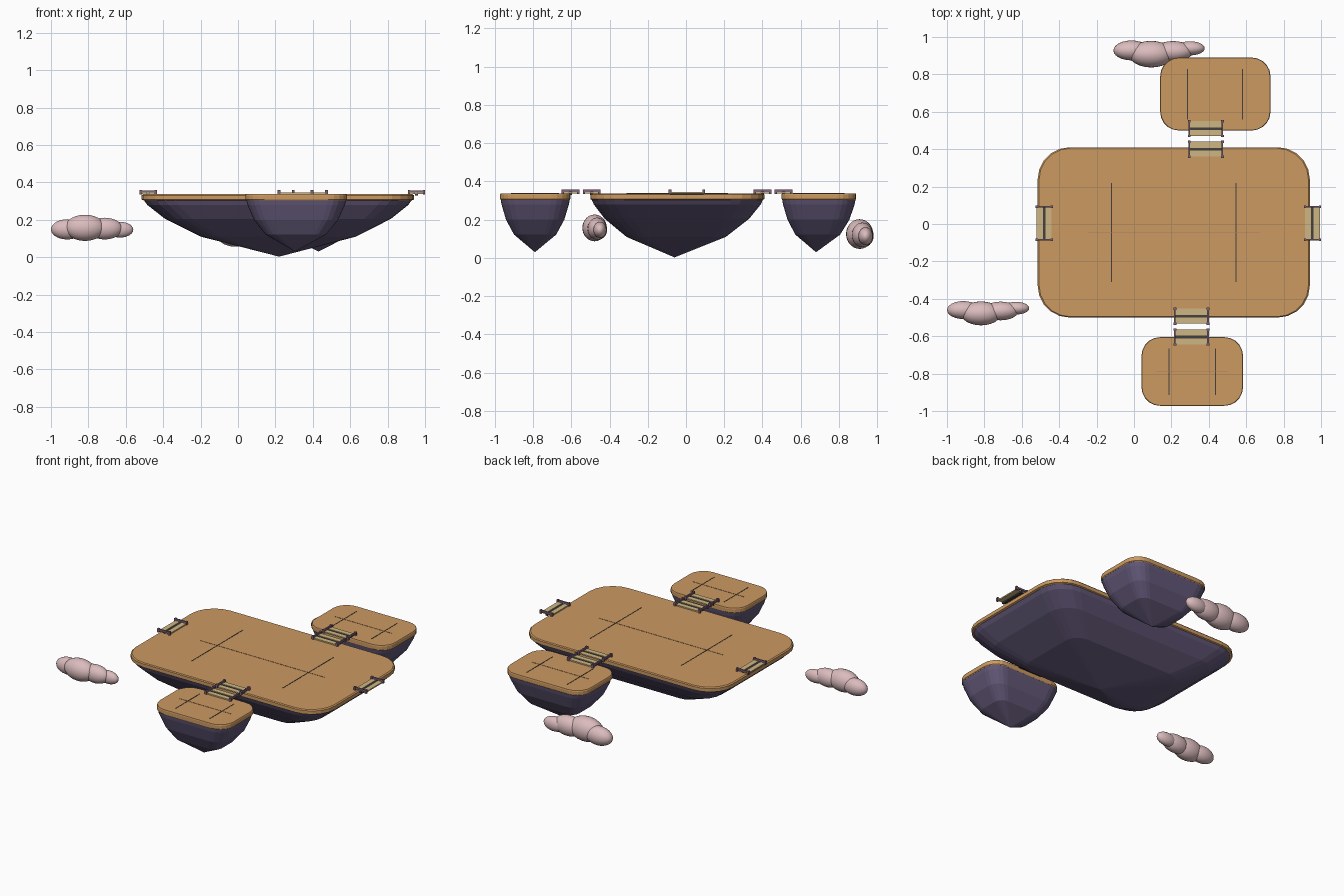
import bpy, bmesh, math
from mathutils import Matrix, Vector

if "Cube" in bpy.data.objects:
    bpy.data.objects.remove(bpy.data.objects["Cube"])


def mat(name, rgb):
    m = bpy.data.materials.new(name)
    m.diffuse_color = (*rgb, 1)
    m.use_nodes = True
    m.node_tree.nodes["Principled BSDF"].inputs["Base Color"].default_value = m.diffuse_color
    return m


GROUND = mat("ochre ground", (0.60, 0.32, 0.12))
ROCK = mat("purple rock", (0.125, 0.098, 0.19))
PLANK = mat("pale planks", (0.62, 0.47, 0.23))
RAIL = mat("mauve rail", (0.23, 0.13, 0.19))
DARK = mat("dark beam", (0.06, 0.05, 0.05))
PALE = mat("muted line", (0.42, 0.22, 0.12))
CLOUD = mat("pink cloud", (0.71, 0.50, 0.51))

TOP = 0.337


def finish(name, bm, mats):
    bmesh.ops.recalc_face_normals(bm, faces=bm.faces)
    me = bpy.data.meshes.new(name)
    bm.to_mesh(me)
    bm.free()
    for m in mats:
        me.materials.append(m)
    ob = bpy.data.objects.new(name, me)
    bpy.context.collection.objects.link(ob)
    return ob


def box(bm, x, y, z, index=0, turn=Matrix()):
    """Box from (min, max) pairs."""
    size = Vector((x[1] - x[0], y[1] - y[0], z[1] - z[0]))
    mid = Vector((sum(x) / 2, sum(y) / 2, sum(z) / 2))
    r = bmesh.ops.create_cube(bm, size=1, matrix=turn @ Matrix.Translation(mid) @ Matrix.Diagonal((*size, 1)))
    for f in {f for v in r["verts"] for f in v.link_faces}:
        f.material_index = index


def outline(hx, hy, r, seg=5):
    """Rounded rectangle around the origin."""
    pts = []
    for k, (sx, sy) in enumerate(((1, 1), (-1, 1), (-1, -1), (1, -1))):
        for i in range(seg + 1):
            a = math.pi / 2 * (k + i / seg)
            pts.append((sx * (hx - r) + r * math.cos(a), sy * (hy - r) + r * math.sin(a)))
    return pts


def island(name, x, y, r, tip, rings):
    """Rounded ground slab above a rock that narrows to a point."""
    cx, cy = sum(x) / 2, sum(y) / 2
    pts = outline((x[1] - x[0]) / 2, (y[1] - y[0]) / 2, r)

    def loop(bm, s, z):
        return [bm.verts.new((cx + (tip[0] - cx) * (1 - s) + px * s,
                              cy + (tip[1] - cy) * (1 - s) + py * s, z)) for px, py in pts]

    def bridge(bm, a, b):
        n = len(a)
        for i in range(n):
            bm.faces.new((a[i], a[(i + 1) % n], b[(i + 1) % n], b[i]))

    bm = bmesh.new()
    loops = [loop(bm, s, z) for s, z in ((0.99, TOP), (1, TOP - 0.006), (1, 0.308), (0.985, 0.304))]
    bm.faces.new(loops[0])
    bm.faces.new(loops[-1])
    for a, b in zip(loops, loops[1:]):
        bridge(bm, a, b)
    finish(name + "_ground", bm, [GROUND])

    bm = bmesh.new()
    loops = [loop(bm, s, z) for s, z in rings]
    bm.faces.new(loops[0])
    for a, b in zip(loops, loops[1:]):
        bridge(bm, a, b)
    end = bm.verts.new(tip)
    n = len(pts)
    for i in range(n):
        bm.faces.new((loops[-1][i], loops[-1][(i + 1) % n], end))
    finish(name + "_rock", bm, [ROCK])


SMALL = ((0.985, 0.306), (0.96, 0.28), (0.83, 0.20), (0.60, 0.122))
island("main_island", (-0.515, 0.94), (-0.5, 0.41), 0.17, (0.22, -0.06, 0.003),
       ((0.985, 0.306), (0.96, 0.28), (0.83, 0.205), (0.57, 0.11)))
island("front_island", (0.04, 0.583), (-0.972, -0.605), 0.10, (0.305, -0.79, 0.03), SMALL)
island("back_island", (0.14, 0.73), (0.50, 0.89), 0.10, (0.43, 0.68, 0.03), SMALL)


# Thin lines across each island: one lengthwise, two crosswise
def markings(name, cx, cy, hl, off, hw):
    bm = bmesh.new()
    w = 0.0025
    z = (TOP - 0.002, TOP + 0.0015)
    box(bm, (cx - hl, cx + hl), (cy - w / 2, cy + w / 2), z, 1)
    for s in (-1, 1):
        box(bm, (cx + s * off - w, cx + s * off + w), (cy - hw, cy + hw), z, 0)
    finish(name, bm, [DARK, PALE])


markings("main_lines", 0.2125, -0.045, 0.46, 0.333, 0.265)
markings("front_lines", 0.311, -0.79, 0.19, 0.125, 0.125)
markings("back_lines", 0.433, 0.695, 0.21, 0.148, 0.135)


# Bridge ends: two planks over a beam, with a rail on either side
def bridge_end(name, cx, cy, quarter_turn):
    bm = bmesh.new()
    t = Matrix.Translation((cx, cy, 0))
    if quarter_turn:
        t = t @ Matrix.Rotation(math.pi / 2, 4, 'Z')
    box(bm, (-0.088, 0.088), (-0.008, 0.008), (0.329, 0.341), 2, t)
    for s in (-1, 1):
        a, b = sorted((s * 0.007, s * 0.04))
        box(bm, (-0.086, 0.086), (a, b), (0.337, 0.345), 0, t)
        a, b = sorted((s * 0.084, s * 0.093))
        box(bm, (a, b), (-0.044, 0.044), (0.345, 0.357), 1, t)
        for e in (-1, 1):
            p, q = sorted((s * 0.081, s * 0.096))
            u, v = sorted((e * 0.034, e * 0.046))
            box(bm, (p, q), (u, v), (0.335, 0.359), 1, t)
    finish(name, bm, [PLANK, RAIL, DARK])


bridge_end("bridge_main_front", 0.307, -0.493, False)
bridge_end("bridge_front_island", 0.307, -0.604, False)
bridge_end("bridge_main_back", 0.384, 0.400, False)
bridge_end("bridge_back_island", 0.384, 0.510, False)
bridge_end("bridge_main_left", -0.480, 0.004, True)
bridge_end("bridge_main_right", 0.954, 0.004, True)


# Clouds of overlapping flattened balls: offset and radii
PUFFS = (((0, 0, 0), (0.108, 0.064, 0.07)),
         ((-0.095, 0.018, -0.008), (0.087, 0.048, 0.054)),
         ((0.105, 0.013, -0.004), (0.095, 0.05, 0.058)),
         ((0.187, 0.028, -0.01), (0.071, 0.034, 0.042)))


def cloud(name, pos, k):
    bm = bmesh.new()
    for off, rad in PUFFS:
        m = Matrix.Translation(Vector(pos) + Vector(off) * k) @ Matrix.Diagonal((*(Vector(rad) * k), 1))
        bmesh.ops.create_uvsphere(bm, u_segments=24, v_segments=14, radius=1, matrix=m)
    for f in bm.faces:
        f.smooth = True
    finish(name, bm, [CLOUD])


cloud("left_cloud", (-0.818, -0.478, 0.157), 1.0)
cloud("back_cloud", (0.092, 0.908, 0.125), 1.11)
